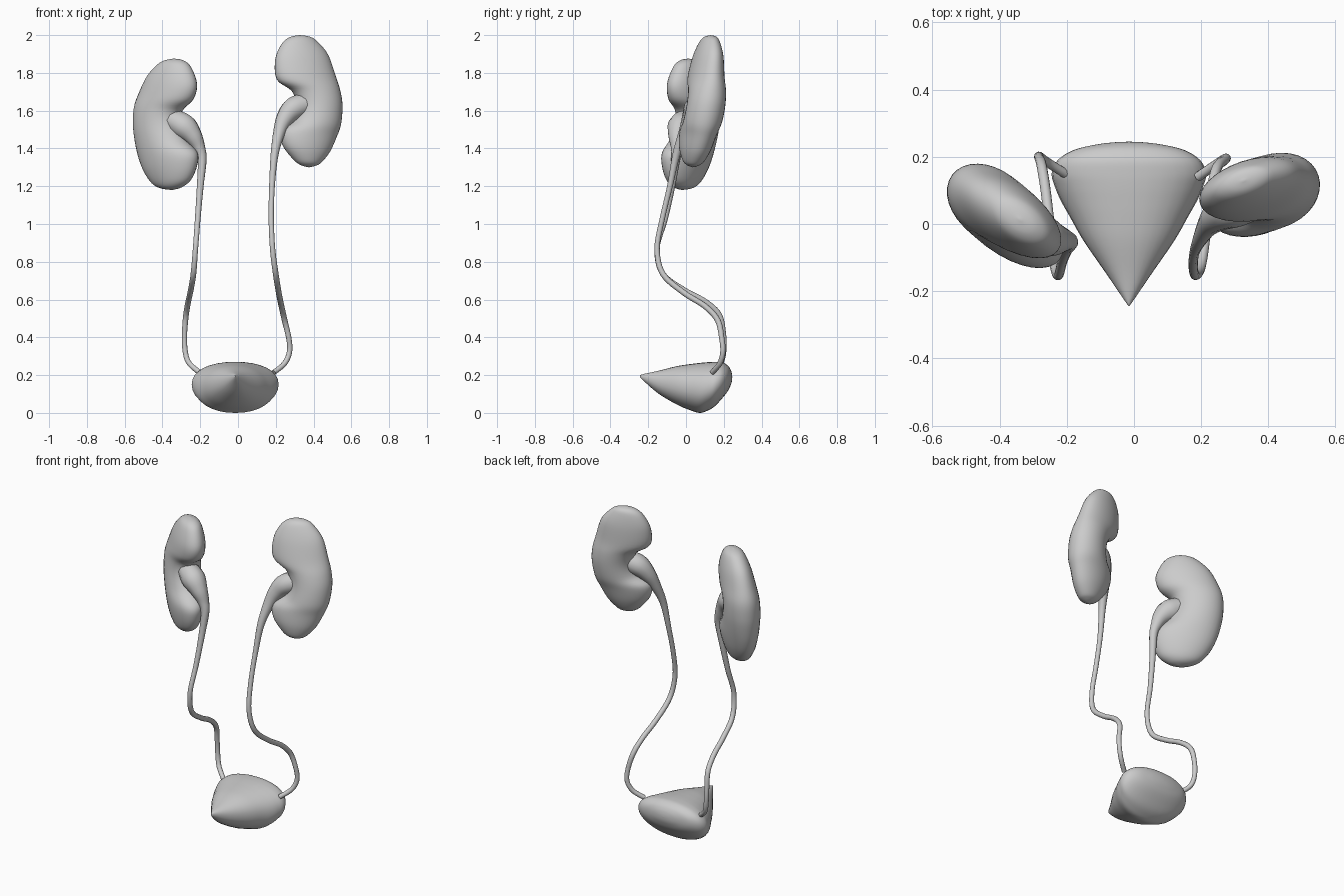
import bpy, bmesh, math
from mathutils import Vector


def smooth_rows(rows, steps):
    # Catmull-Rom interpolation of rows of numbers
    out = []
    for i in range(len(rows) - 1):
        p0, p1 = rows[max(i - 1, 0)], rows[i]
        p2, p3 = rows[i + 1], rows[min(i + 2, len(rows) - 1)]
        for s in range(steps):
            t = s / steps
            out.append([0.5 * (2 * b + (c - a) * t + (2 * a - 5 * b + 4 * c - d) * t * t
                               + (3 * b - a - 3 * c + d) * t ** 3)
                        for a, b, c, d in zip(p0, p1, p2, p3)])
    out.append(list(rows[-1]))
    return out


def loft(name, sections, power=1.0, sides=32):
    # rounded sections (centre, half axis a, half axis b); ends close to a pole
    def bulge(v):
        return math.copysign(abs(v) ** power, v) if abs(v) > 1e-6 else 0.0
    bm = bmesh.new()
    rings = []
    angles = [2 * math.pi * k / sides for k in range(sides)]
    for c, a, b in sections[1:-1]:
        rings.append([bm.verts.new(c + a * bulge(math.cos(t)) + b * bulge(math.sin(t)))
                      for t in angles])
    poles = bm.verts.new(sections[0][0]), bm.verts.new(sections[-1][0])
    for k in range(sides):
        n = (k + 1) % sides
        for r, q in zip(rings, rings[1:]):
            bm.faces.new((r[k], r[n], q[n], q[k]))
        bm.faces.new((poles[0], rings[0][n], rings[0][k]))
        bm.faces.new((poles[1], rings[-1][k], rings[-1][n]))
    bmesh.ops.recalc_face_normals(bm, faces=bm.faces)
    for f in bm.faces:
        f.smooth = True
    me = bpy.data.meshes.new(name)
    bm.to_mesh(me)
    bm.free()
    ob = bpy.data.objects.new(name, me)
    bpy.context.collection.objects.link(ob)
    return ob


def kidney(name, rows, squeeze, xc, yaw_slope, y_mid, z_mid, tilt):
    # rows: outer x, outer z, inner x, inner z, half depth
    def place(x, z):
        x = xc + (x - xc) * squeeze
        return Vector((x, y_mid + tilt * (z - z_mid) + yaw_slope * (x - xc), z))
    normal = Vector((-yaw_slope, 1, 0)).normalized()
    secs = []
    for ox, oz, ix, iz, d in smooth_rows(rows, 5):
        o, i = place(ox, oz), place(ix, iz)
        secs.append(((o + i) / 2, (o - i) / 2, normal * d))
    return loft(name, secs)


def ureter(name, pts):
    # pts: x, y, z, radius
    cu = bpy.data.curves.new(name, 'CURVE')
    cu.dimensions = '3D'
    cu.bevel_depth = 1.0
    cu.bevel_resolution = 4
    cu.use_fill_caps = True
    rows = smooth_rows(pts, 6)
    sp = cu.splines.new('POLY')
    sp.points.add(len(rows) - 1)
    for p, (x, y, z, r) in zip(sp.points, rows):
        p.co = (x, y, z, 1)
        p.radius = r
    sp.use_smooth = True
    ob = bpy.data.objects.new(name, cu)
    bpy.context.collection.objects.link(ob)
    return ob


# kidneys
kidney("kidney_high", [
    (.325, 2.0, .325, 2.0, 0), (.375, 1.993, .27, 1.988, .03), (.415, 1.97, .228, 1.95, .05),
    (.475, 1.90, .196, 1.87, .072), (.515, 1.79, .205, 1.765, .088),
    (.54, 1.71, .285, 1.705, .096), (.552, 1.63, .315, 1.63, .1),
    (.545, 1.53, .295, 1.555, .1), (.522, 1.46, .226, 1.50, .093), (.485, 1.38, .235, 1.42, .08),
    (.44, 1.325, .29, 1.345, .055), (.41, 1.308, .33, 1.313, .03), (.375, 1.30, .375, 1.30, 0)],
    .985, .375, 0.32, .083, 1.6, .155)
kidney("kidney_low", [
    (-.335, 1.876, -.335, 1.876, 0), (-.385, 1.866, -.285, 1.866, .035),
    (-.425, 1.843, -.245, 1.83, .06), (-.48, 1.785, -.213, 1.74, .083),
    (-.523, 1.70, -.235, 1.66, .095), (-.55, 1.62, -.30, 1.60, .1),
    (-.555, 1.53, -.31, 1.53, .102), (-.548, 1.45, -.275, 1.45, .102),
    (-.53, 1.36, -.213, 1.38, .1), (-.50, 1.28, -.213, 1.31, .088),
    (-.455, 1.215, -.245, 1.235, .065), (-.405, 1.188, -.295, 1.195, .038),
    (-.345, 1.18, -.345, 1.18, 0)],
    .92, -.382, -.75, .025, 1.53, .06)

# ureters with widened renal pelvis at the top
ureter("ureter_high", [
    (.36, .075, 1.635, .06), (.295, .05, 1.61, .062), (.25, .025, 1.56, .048), (.22, -.005, 1.49, .033),
    (.194, -.05, 1.37, .021), (.18, -.085, 1.2, .015), (.176, -.125, 1.03, .014),
    (.183, -.153, .87, .014), (.2, -.122, .735, .015), (.216, -.01, .635, .015),
    (.23, .1, .565, .015), (.247, .168, .49, .015), (.27, .19, .39, .014),
    (.272, .195, .32, .014), (.245, .178, .26, .014), (.19, .14, .215, .014)])
ureter("ureter_low", [
    (-.35, .0, 1.55, .06), (-.285, -.03, 1.515, .068), (-.238, -.045, 1.465, .05),
    (-.206, -.048, 1.405, .033), (-.19, -.055, 1.34, .024), (-.2, -.075, 1.2, .018),
    (-.213, -.11, 1.03, .015), (-.225, -.153, .87, .014), (-.236, -.122, .735, .015),
    (-.25, -.01, .65, .015), (-.263, .1, .59, .015), (-.275, .175, .52, .015),
    (-.283, .198, .42, .014), (-.28, .2, .33, .014), (-.26, .185, .265, .014),
    (-.205, .15, .215, .014)])

# bladder: y, half width, low z, high z
bladder_rows = [
    (-.242, 0, .193, .193), (-.235, .008, .18, .203), (-.15, .066, .105, .222),
    (-.05, .135, .045, .247), (.02, .175, .015, .258), (.07, .203, .0, .264), (.11, .22, .01, .268),
    (.15, .23, .033, .27), (.19, .212, .075, .268), (.22, .165, .113, .252),
    (.236, .1, .145, .23), (.243, .045, .168, .208), (.245, 0, .19, .19)]
loft("bladder", [(Vector((-.015, y, (lo + hi) / 2)), Vector((w, 0, 0)), Vector((0, 0, (hi - lo) / 2)))
                 for y, w, lo, hi in smooth_rows(bladder_rows, 4)], power=.92)
